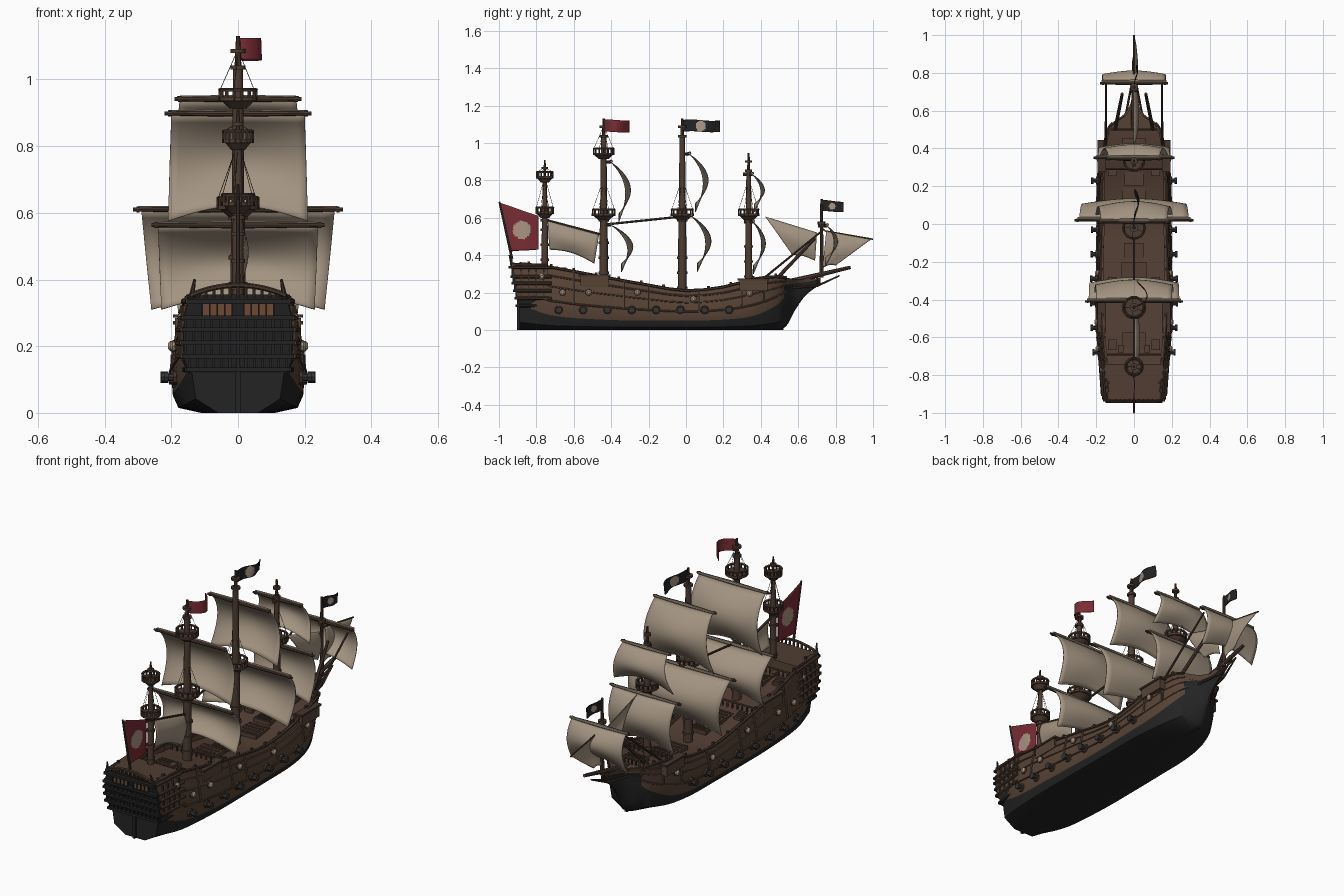
import bpy, bmesh, math
from mathutils import Vector as V, Matrix

if "Cube" in bpy.data.objects:
    bpy.data.objects.remove(bpy.data.objects["Cube"])


def mat(name, r, g, b):
    m = bpy.data.materials.new(name)
    m.diffuse_color = (r, g, b, 1)
    m.use_nodes = True
    m.node_tree.nodes["Principled BSDF"].inputs["Base Color"].default_value = m.diffuse_color
    return m


WOOD = mat("hull_wood", .097, .056, .036)
DECK = mat("deck_wood", .082, .047, .032)
SPAR = mat("spar_wood", .076, .045, .031)
TRIM = mat("trim_wood", .060, .036, .025)
TAR = mat("black_tar", .017, .017, .018)
IRON = mat("iron", .035, .035, .037)
SAIL = mat("canvas", .37, .295, .22)
RED = mat("red_cloth", .19, .025, .035)
BONE = mat("pale_emblem", .40, .30, .225)
AMBER = mat("amber_window", .15, .065, .035)


def finish(name, bm, *mats):
    bmesh.ops.recalc_face_normals(bm, faces=bm.faces)
    me = bpy.data.meshes.new(name)
    bm.to_mesh(me)
    bm.free()
    for m in mats:
        me.materials.append(m)
    ob = bpy.data.objects.new(name, me)
    bpy.context.collection.objects.link(ob)
    return ob


def box(bm, c, s):
    bmesh.ops.create_cube(bm, size=1, matrix=Matrix.Translation(c) @ Matrix.Diagonal((*s, 1)))


def rod(bm, p, q, r1, r2=None, n=8):
    p, q = V(p), V(q)
    d = q - p
    mx = Matrix.Translation((p + q) / 2) @ d.to_track_quat('Z', 'Y').to_matrix().to_4x4()
    bmesh.ops.create_cone(bm, cap_ends=True, segments=n, radius1=r1,
                          radius2=r1 if r2 is None else r2, depth=d.length, matrix=mx)


# Hull stations: y, keel z, waterline z, keel half width, max half width, rail half width, rail z
ST = [(-.89, 0, .14, .06, .145, .135, .355), (-.72, 0, .078, .09, .185, .155, .335),
      (-.45, 0, .055, .10, .20, .175, .285), (-.2, 0, .05, .11, .197, .175, .24),
      (0, 0, .05, .11, .195, .17, .21), (.2, 0, .055, .10, .195, .17, .23),
      (.36, 0, .075, .065, .178, .165, .272), (.48, 0, .13, .03, .135, .145, .285),
      (.535, .02, .18, .010, .085, .115, .28), (.58, .10, .21, .006, .035, .055, .272),
      (.64, .185, .235, .004, .014, .018, .27), (.72, .245, .262, .004, .008, .010, .28)]


def catmull(a, b, c, d, t):
    return b + .5 * t * (c - a + t * (2 * a - 5 * b + 4 * c - d + t * (3 * (b - c) + d - a)))


FINE = []
for i in range(len(ST) - 1):
    q = [ST[max(0, i - 1)], ST[i], ST[i + 1], ST[min(len(ST) - 1, i + 2)]]
    FINE += [[catmull(*k, j / 4) for k in zip(*q)] for j in range(4)]
FINE.append(list(ST[-1]))


def station(y):
    for a, b in zip(FINE, FINE[1:]):
        if y <= b[0]:
            t = (y - a[0]) / (b[0] - a[0])
            return [m + (n - m) * t for m, n in zip(a, b)]
    return FINE[-1]


def section(s):
    y, zk, wl, b, w, r, zr = s
    zk, b = max(zk, 0), max(b, .003)
    h, ri = zr - wl, max(r - .014, .002)
    return [(0, zk), (b, zk), (b + (w - b) * .78, zk + (wl - zk) * .3), (w * .975, wl),
            (w, wl + h * .3), (w + (r - w) * .3, wl + h * .6), (w + (r - w) * .7, wl + h * .82),
            (r, zr), (ri, zr), (ri, zr - .028), (0, zr - .028)]


def side(y, z):
    pts = section(station(y))[2:8]
    for a, b in zip(pts, pts[1:]):
        if z <= b[1]:
            return a[0] + (b[0] - a[0]) * (z - a[1]) / (b[1] - a[1])
    return pts[-1][0]


# Hull: lofted closed rings, tarred below the waterline and over the stem
bm = bmesh.new()
rings = []
for s in FINE:
    h = section(s)
    full = h + [(-x, z) for x, z in h[-2:0:-1]]
    rings.append([bm.verts.new((x, s[0], z)) for x, z in full])
n = len(rings[0])
for a, b in zip(rings, rings[1:]):
    for i in range(n):
        f = bm.faces.new((a[i], a[(i + 1) % n], b[(i + 1) % n], b[i]))
        k = min(i, n - 1 - i)
        bow = f.calc_center_median().y > .52 and k < 5
        f.material_index = 1 if k < 3 or bow else (2 if k >= 9 else 0)
for r in (rings[0], rings[-1]):
    bm.faces.new(r).material_index = 1
finish("hull", bm, WOOD, TAR, DECK)

# Wales and rails following the hull, ribs, keel
bm, caps = bmesh.new(), bmesh.new()
for s in (-1, 1):
    for k, r in ((4, .005), (5, .004), (6, .005), (7, .008)):
        path = [V((s * section(q)[k][0], q[0], section(q)[k][1])) for q in FINE[:33:2]]
        for p, q in zip(path, path[1:]):
            rod(caps if k == 7 else bm, p, q, r, n=6)
    for y in (-.6, -.33, -.2, .07, .3, .42):
        q = section(station(y))
        for a, b in zip(q[4:7], q[5:8]):
            rod(bm, (s * a[0], y, a[1]), (s * b[0], y, b[1]), .007, n=6)
    for y in (-.49, .36):
        box(bm, (s * .172, y, station(y)[6] - .035), (.035, .15, .055))
        box(caps, (s * .172, y, station(y)[6] - .002), (.045, .17, .01))
    for i in range(12):
        q = station(-.84 + i * .12)
        box(caps, (s * (q[5] - .005), q[0], q[6] + .006), (.012, .014, .022))
finish("wales", bm, WOOD)
finish("cap_rails", caps, TRIM)
bm = bmesh.new()
box(bm, (0, -.17, .008), (.016, 1.38, .016))
box(bm, (0, -.893, .07), (.014, .02, .14))
finish("keel_and_rudder", bm, TAR)

# Stern castle: tapered block, black rear and brown flanks
bm = bmesh.new()
rows = []
for z, w, yb in ((.12, .147, -.89), (.16, .162, -.90), (.22, .164, -.905), (.30, .158, -.92),
                 (.355, .143, -.93)):
    rows.append([bm.verts.new(c) for c in ((-w, yb, z), (w, yb, z), (w + .012, -.74, z), (-w - .012, -.74, z))])
for a, b in zip(rows, rows[1:]):
    for i in range(4):
        f = bm.faces.new((a[i], a[(i + 1) % 4], b[(i + 1) % 4], b[i]))
        f.material_index = 1 if i == 0 or a is rows[0] else 0
bm.faces.new(rows[0]).material_index = 1
bm.faces.new(rows[-1]).material_index = 2
finish("stern_castle", bm, WOOD, TAR, DECK)

# Stern galleries: ledges round the stern, balusters, windows and crest
rear, flank, glass = bmesh.new(), bmesh.new(), bmesh.new()
for i, (z, w) in enumerate(((.13, .155), (.17, .168), (.21, .170), (.25, .168), (.285, .163), (.335, .152))):
    yb = -.888 - (z - .12) * .18
    box(rear, (0, yb - .008, z), (w * 2, .026, .013))
    for s in (-1, 1):
        rod(flank if i else rear, (s * (w - .002), yb, z), (s * (w + .011), -.72, z), .009, n=6)
        if 0 < i < 5:
            for j in range(4):
                box(flank, (s * (w + .006 - j * .003), -.76 - j * .04, z + .02), (.010, .008, .035))
    if i < 4:
        for j in range(13):
            box(rear, ((j - 6) * w / 6.4, yb - .007, z + .018), (.008, .016, .036))
for s in (-1, 1):
    box(glass, (s * .062, -.923, .309), (.09, .012, .034))
    for j in range(5):
        box(rear, (s * (.017 + j * .0225), -.928, .309), (.005, .012, .04))
for j in range(12):
    a, b = [-.144 + k * .024 for k in (j, j + 1)]
    rod(flank, (a, -.935, .383 - a * a * 1.5), (b, -.935, .383 - b * b * 1.5), .008, n=6)
    rod(flank, (a, -.932, .345), (a, -.935, .383 - a * a * 1.5), .006, n=6)
for s in (-1, 1):
    rod(flank, (s * .14, -.93, .345), (s * .13, -.945, .40), .009, .004, 6)
    rod(flank, (s * .14, -.935, .352), (s * .153, -.74, .345), .008, n=6)
finish("rear_gallery", rear, TAR)
finish("side_gallery", flank, TRIM)
finish("stern_windows", glass, AMBER)

# Guns with port frames low on the sides, domed lanterns above
guns, ports, lids = bmesh.new(), bmesh.new(), bmesh.new()
low = [(-.68 + i * .13, .107) for i in range(8)]
high = [(-.77, .285), (-.66, .20), (-.52, .20), (-.26, .20), (.04, .165), (.34, .195)]
for s in (-1, 1):
    for y, z in low:
        x = side(y, z)
        rod(guns, (s * (x - .03), y, z), (s * (x + .03), y, z), .013, .011)
        rod(guns, (s * (x + .022), y, z), (s * (x + .034), y, z), .017)
        rod(ports, (s * (x - .01), y, z), (s * (x + .008), y, z), .025, .021)
    for y, z in high:
        x = side(y, z)
        rod(ports, (s * (x - .01), y, z), (s * (x + .006), y, z), .020, .018)
        rod(lids, (s * x, y, z), (s * (x + .012), y, z), .016)
        rod(lids, (s * (x + .012), y, z), (s * (x + .02), y, z), .016, .008)
finish("guns", guns, IRON)
finish("gun_ports", ports, TRIM)
finish("side_lanterns", lids, BONE)

# Deck fittings: hatches, bulkheads, stairs
bm = bmesh.new()
for y, w, l in ((-.62, .12, .09), (-.26, .13, .12), (-.14, .1, .08), (.13, .12, .12), (.24, .1, .07), (.43, .12, .05)):
    z = station(y)[6] - .024
    box(bm, (0, y, z), (w, l, .022))
    for j in range(4):
        box(bm, (0, y - l / 2 + l * (j + .5) / 4, z + .012), (w * .85, l * .1, .008))
for y in (-.69, -.36, .29, .5):
    q = station(y)
    rod(bm, (-q[5] + .015, y, q[6] + .005), (q[5] - .015, y, q[6] + .005), .006, n=6)
    for j in range(-5, 6):
        box(bm, (j * q[5] / 6, y, q[6] - .012), (.007, .007, .034))
for s in (-1, 1):
    for y in (-.66, -.33, .26):
        for j in range(4):
            box(bm, (s * .115, y + j * .014, station(y)[6] - .018 - j * .005), (.045, .014, .02))
    box(bm, (s * .07, -.66, .325), (.03, .04, .02))
finish("deck_fittings", bm, DECK)

# Masts: y, base z, top z, base radius, platforms (z, radius)
masts = {"stern": (-.755, .31, .91, .018, ((.62, .05), (.81, .046))),
         "rear": (-.44, .24, 1.13, .024, ((.61, .064), (.935, .058))),
         "main": (-.02, .16, 1.13, .024, ((.61, .062),)),
         "fore": (.335, .22, .945, .02, ((.61, .058),))}
for name, (y, z0, z1, r, tops) in masts.items():
    bm, ropes = bmesh.new(), bmesh.new()
    rod(bm, (0, y, z0), (0, y, .62), r, r * .85, 12)
    rod(bm, (0, y, .62), (0, y, z1 - .09), r * .8, r * .6, 12)
    rod(bm, (0, y, z1 - .1), (0, y, z1), r * .45, r * .25)
    for z in (z0 + .06, z0 + .14, z0 + .22, .58, z1 - .1, z1 - .05):
        rod(bm, (0, y, z), (0, y, z + .012), r * (1.2 if z < z1 - .11 else .95), n=12)
    for z, R in tops:
        rod(bm, (0, y, z - .022), (0, y, z), R * .45, R * .85, 14)
        rod(bm, (0, y, z), (0, y, z + .012), R, n=14)
        for k in range(14):
            a, b = [(math.cos(t) * R * .93, y + math.sin(t) * R * .93, z + .034) for t in (k * math.tau / 14, (k + 1) * math.tau / 14)]
            rod(bm, a, b, .006, n=5)
            rod(bm, (a[0], a[1], z), a, .005, n=5)
            if k % 3 == 1:
                rod(ropes, a, (0, y, min(z + .2, z1 - .04)), .001, n=4)
    finish(name + "_mast", bm, SPAR)
    finish(name + "_rigging", ropes, TRIM)


# Cloth panel from four corners with belly, arched foot, ripple, puff and round emblem
def cloth(name, tl, tr, bl, br, bulge=(0, 0, 0), arch=0, wave=0, emblem=0, mats=(SAIL,), puff=0):
    tl, tr, bl, br, bulge = map(V, (tl, tr, bl, br, bulge))
    nu, nv = (30, 22) if emblem else (16, 14)
    side_dir = (tr - tl).cross(bl - tl).normalized()
    bm = bmesh.new()
    g = []
    for j in range(nv + 1):
        v = j / nv
        for i in range(nu + 1):
            u = i / nu
            p = tl.lerp(tr, u).lerp(bl.lerp(br, u), v)
            p += bulge * math.sin(math.pi * v ** .85) * (.68 + .32 * math.sin(math.pi * u))
            p.z += arch * v * v * math.sin(math.pi * u)
            p += side_dir * wave * math.sin(u * 7 + v) * u
            p.z += wave * .15 * math.sin(u * 6)
            p.x += puff * math.sin(math.pi * u ** .7)
            g.append(bm.verts.new(p))
    c = (tl + tr + bl + br) / 4
    for j in range(nv):
        for i in range(nu):
            k = j * (nu + 1) + i
            f = bm.faces.new((g[k], g[k + 1], g[k + nu + 2], g[k + nu + 1]))
            d = f.calc_center_median() - c
            d -= side_dir * d.dot(side_dir)
            f.material_index = 1 if d.length < emblem else 0
    ob = finish(name, bm, *mats)
    m = ob.modifiers.new("thickness", "SOLIDIFY")
    m.thickness, m.offset = .004, 0


# Square sails: yard y, yard z, yard half length, top and foot half width, foot y, foot z, belly
squares = {"rear_upper": (-.40, .895, .22, .20, .21, -.36, .575, .085),
           "rear_lower": (-.40, .56, .26, .24, .23, -.345, .31, .09),
           "main_upper": (.02, .938, .19, .175, .205, .05, .63, .085),
           "main_lower": (.03, .607, .315, .29, .26, .06, .31, .09),
           "fore_upper": (.355, .83, .15, .135, .18, .365, .63, .06),
           "fore_lower": (.36, .575, .215, .19, .18, .36, .30, .065),
           "bow_square": (.755, .555, .18, .165, .17, .745, .34, .06)}
yards, rolls = bmesh.new(), bmesh.new()
for name, (y, z, L, w, wf, yf, zf, b) in squares.items():
    cloth(name + "_sail", (-w, y, z), (w, y, z), (-wf, yf, zf), (wf, yf, zf), (0, b, 0), .045)
    for s in (-1, 1):
        rod(yards, (0, y - .010, z + .003), (s * L, y - .010, z + .003), .010, .006)
        rod(yards, (s * (L - .02), y - .010, z + .003), (s * (L - .01), y - .010, z + .003), .009)
        rod(rolls, (0, y, z + .007), (s * (w + .008), y, z + .007), .009, .006)
    rod(yards, (0, y - .05, z + .003), (0, y, z + .003), .009)
finish("yards", yards, SPAR)
finish("sail_heads", rolls, SAIL)

# Fore-and-aft sails
cloth("stern_sail", (0, -.74, .585), (0, -.465, .51), (0, -.73, .43), (0, -.49, .355), (.03, 0, 0), .02)
cloth("stay_sail", (0, .425, .605), (0, .70, .52), (0, .57, .40), (0, .69, .37), (.025, 0, 0), .01)
cloth("jib_sail", (0, .75, .53), (0, .99, .485), (0, .73, .33), (0, .80, .345), (.02, 0, 0), .01)

# Flags
cloth("stern_flag", (0, -.995, .68), (0, -.79, .61), (0, -.935, .42), (0, -.79, .43), wave=.004, emblem=.048, mats=(RED, BONE))
cloth("rear_flag", (0, -.44, 1.125), (.02, -.305, 1.12), (0, -.44, 1.06), (.02, -.305, 1.055), wave=.006, mats=(RED,), puff=.06)
cloth("main_flag", (0, -.02, 1.123), (.02, .18, 1.12), (0, -.02, 1.06), (.02, .18, 1.06), wave=.018, emblem=.028, mats=(TAR, BONE))
cloth("bow_flag", (0, .725, .695), (.02, .84, .685), (0, .725, .635), (.02, .84, .63), wave=.008, emblem=.018, mats=(TAR, BONE))

# Bowsprit, bow mast, beak rails, booms and stays
bm = bmesh.new()
rod(bm, (0, .48, .24), (0, .88, .335), .017, .009)
rod(bm, (0, .725, .28), (0, .725, .70), .011, .007)
rod(bm, (0, .725, .565), (0, .725, .58), .022)
rod(bm, (0, -.93, .38), (0, -.998, .685), .007, .005)
rod(bm, (0, .74, .53), (0, 1, .485), .004)
rod(bm, (0, -.755, .59), (0, -.46, .512), .006)
rod(bm, (0, -.42, .565), (0, .03, .612), .006)
for s in (-1, 1):
    rod(bm, (s * .15, .42, .28), (s * .148, .74, .54), .006, .005)
    rod(bm, (s * .1, .50, .29), (s * .062, .69, .49), .010, .008)
    rod(bm, (s * .045, .57, .225), (s * .02, .70, .235), .006)
    rod(bm, (s * .02, .70, .235), (0, .82, .29), .006, .004)
    rod(bm, (s * .02, .70, .235), (s * .012, .70, .285), .006)
finish("bow_spars_and_stays", bm, SPAR)

for ob in bpy.context.scene.objects:
    ob.select_set(True)
    bpy.context.view_layer.objects.active = ob
bpy.ops.object.shade_smooth_by_angle(angle=math.radians(40))
